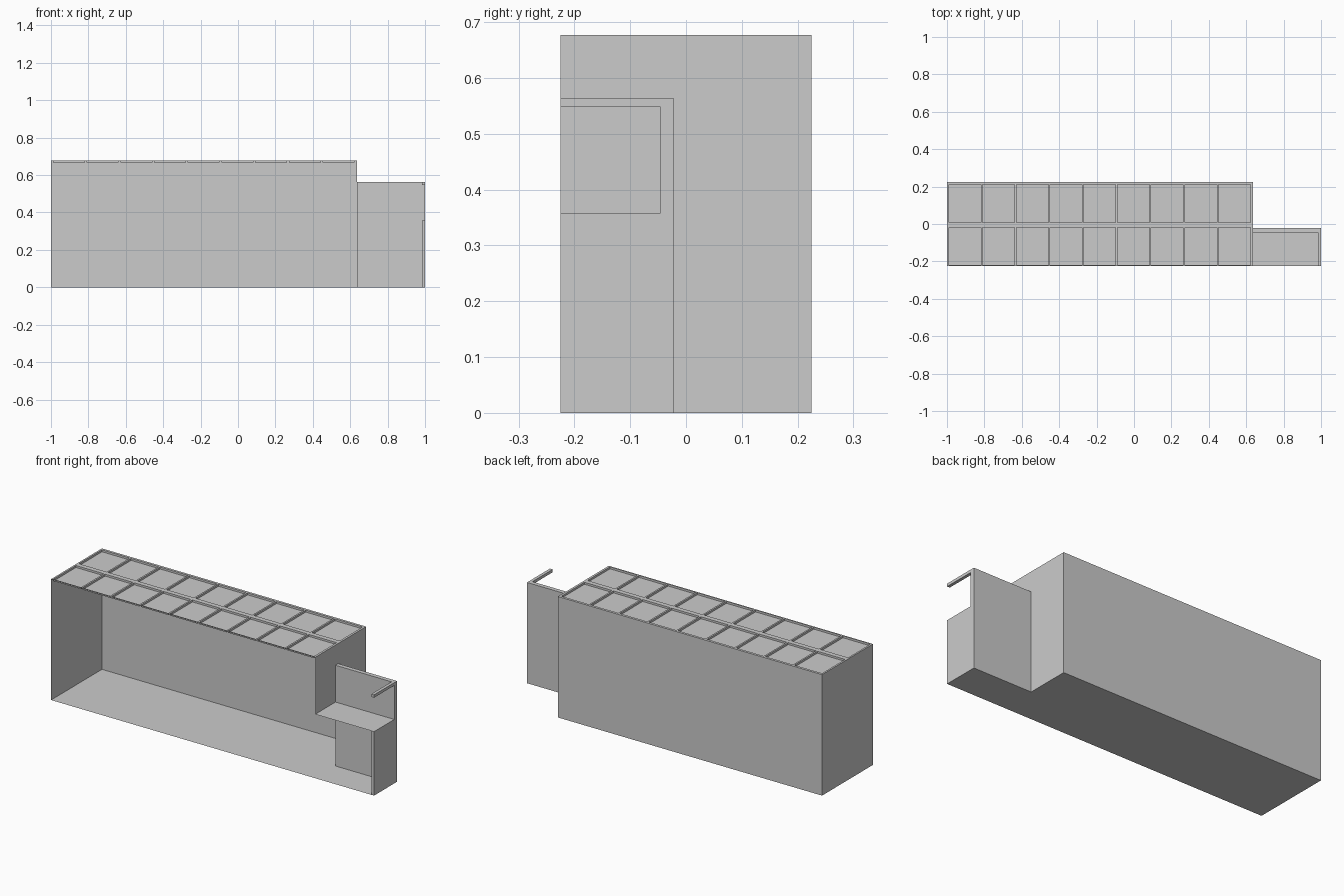
import bpy, bmesh

if "Cube" in bpy.data.objects:
    bpy.data.objects.remove(bpy.data.objects["Cube"])

X0, XM, X1 = -1.0, 0.636, 1.0        # left end, main right wall, annex end
Y0, YA, Y1 = -0.225, -0.022, 0.225   # open front, annex back, main back
YI, XI = -0.046, 0.983               # annex inner wall faces
H, HA, HS, HB = 0.677, 0.564, 0.358, 0.548  # roof, annex top, slab, bar underside


def finish(name, bm):
    mesh = bpy.data.meshes.new(name)
    bm.to_mesh(mesh)
    bm.free()
    obj = bpy.data.objects.new(name, mesh)
    bpy.context.collection.objects.link(obj)
    return obj


def sheet(name, pts):
    bm = bmesh.new()
    bm.faces.new([bm.verts.new(p) for p in pts])
    return finish(name, bm)


def prism(name, pts, depth):
    """Closed outline extruded along a vector."""
    bm = bmesh.new()
    face = bm.faces.new([bm.verts.new(p) for p in pts])
    ret = bmesh.ops.extrude_face_region(bm, geom=[face], use_keep_orig=True)
    verts = [g for g in ret["geom"] if isinstance(g, bmesh.types.BMVert)]
    bmesh.ops.translate(bm, verts=verts, vec=depth)
    bmesh.ops.recalc_face_normals(bm, faces=bm.faces)
    return finish(name, bm)


# L-shaped floor under main hall and annex
sheet("floor", [(X0, Y0, 0), (X0, Y1, 0), (XM, Y1, 0),
                (XM, YA, 0), (X1, YA, 0), (X1, Y0, 0)])

# main hall shell, open at the front
sheet("back_wall", [(XM, Y1, 0), (X0, Y1, 0), (X0, Y1, H), (XM, Y1, H)])
sheet("left_wall", [(X0, Y1, 0), (X0, Y0, 0), (X0, Y0, H), (X0, Y1, H)])

# right wall, open to the annex below the platform
sheet("right_wall", [(XM, YA, 0), (XM, Y1, 0), (XM, Y1, H),
                     (XM, Y0, H), (XM, Y0, HS), (XM, YA, HS)])

# annex platform and walls; the end wall carries a wide opening and a top bar
sheet("annex_platform", [(XM, Y0, HS), (X1, Y0, HS), (X1, YI, HS), (XM, YI, HS)])
prism("annex_back_wall", [(XM, YI, 0), (X1, YI, 0), (X1, YI, HA), (XM, YI, HA)],
      (0, YA - YI, 0))
prism("annex_end_wall", [(XI, YI, 0), (XI, Y0, 0), (XI, Y0, HS), (XI, YI, HS)],
      (X1 - XI, 0, 0))
prism("annex_top_bar", [(XI, YI, HB), (XI, Y0, HB), (XI, Y0, HA), (XI, YI, HA)],
      (X1 - XI, 0, 0))

# roof sheet with two rows of nine sunken panels
xs = [X0]
for i in range(9):
    start = -0.99 + i * 0.1803
    xs += [start, start + 0.171]
xs.append(XM)
ys = [Y0, -0.218, -0.019, 0.008, 0.211, Y1]

bm = bmesh.new()
grid = [[bm.verts.new((x, y, H)) for y in ys] for x in xs]
panels = []
for i in range(len(xs) - 1):
    for j in range(len(ys) - 1):
        f = bm.faces.new((grid[i][j], grid[i + 1][j],
                          grid[i + 1][j + 1], grid[i][j + 1]))
        if i % 2 and j % 2:
            panels.append(f)
sunk = bmesh.ops.extrude_discrete_faces(bm, faces=panels)["faces"]
bmesh.ops.translate(bm, verts=list({v for f in sunk for v in f.verts}),
                    vec=(0, 0, -0.011))
finish("panelled_roof", bm)
